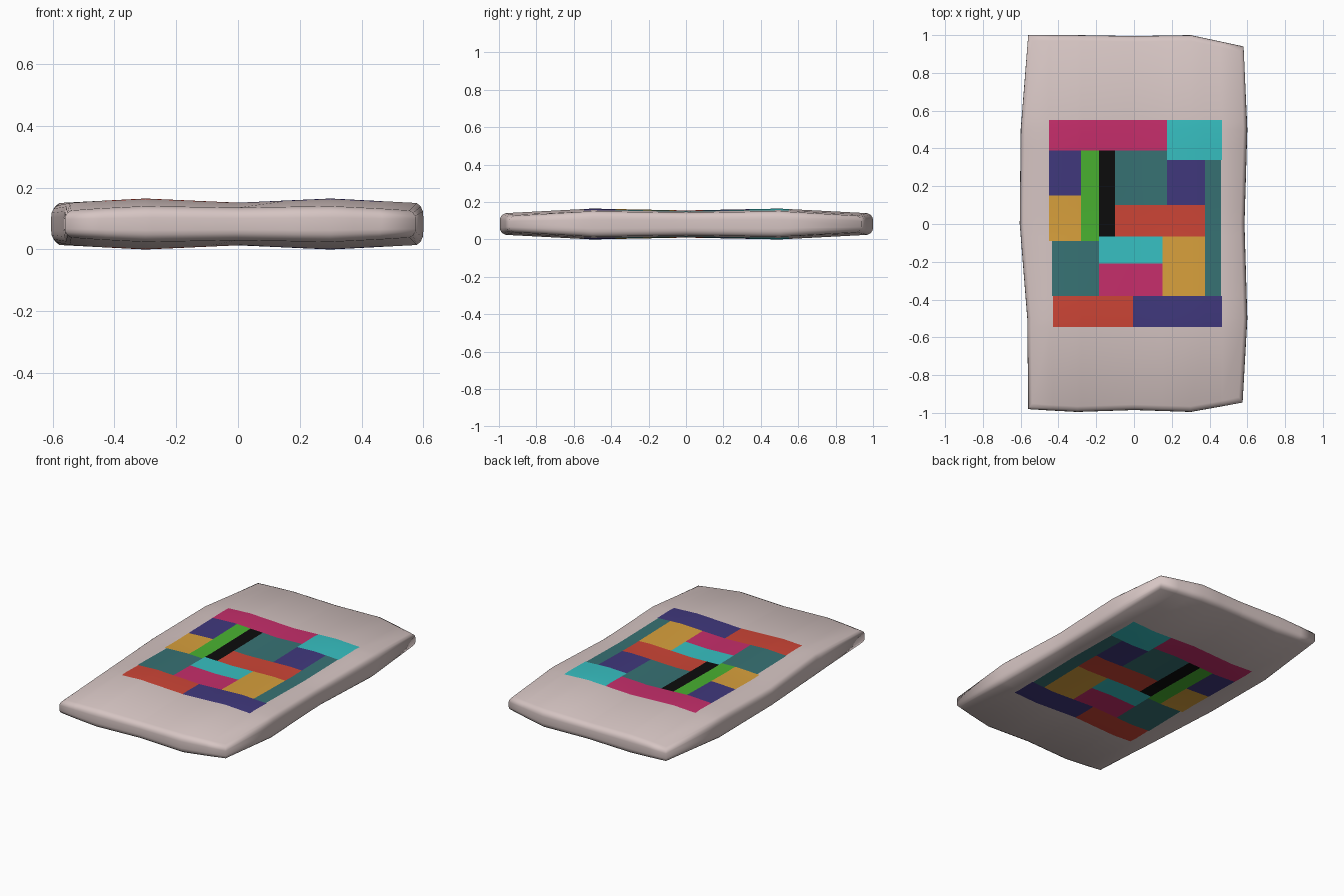
import bpy, bmesh

if "Cube" in bpy.data.objects:
    bpy.data.objects.remove(bpy.data.objects["Cube"])

# One flat colour per material (linear values from sRGB)
def lin(c):
    c /= 255
    return c / 12.92 if c <= 0.04045 else ((c + 0.055) / 1.055) ** 2.4

COLOURS = {
    "pale_pink": (214, 197, 195), "magenta": (198, 46, 107), "cyan": (55, 192, 194),
    "navy": (64, 56, 125), "green": (73, 178, 49), "black": (12, 12, 12),
    "teal": (55, 114, 116), "gold": (216, 160, 60), "red": (205, 69, 54)}
NAMES = list(COLOURS)

# Patchwork rectangles: colour, x0, x1, y0, y1
PATCHES = [
    ("magenta", -.45, .175, .39, .55), ("cyan", .175, .465, .34, .55),
    ("navy", -.45, -.28, .15, .39), ("green", -.28, -.185, -.09, .39),
    ("black", -.185, -.10, -.065, .39), ("teal", -.10, .175, .10, .39),
    ("navy", .175, .375, .10, .34), ("teal", .375, .46, -.38, .34),
    ("gold", -.45, -.28, -.09, .15), ("red", -.10, .375, -.065, .10),
    ("cyan", -.185, .15, -.21, -.065), ("teal", -.435, -.185, -.38, -.09),
    ("magenta", -.185, .15, -.38, -.21), ("gold", .15, .375, -.38, -.065),
    ("red", -.43, -.005, -.545, -.38), ("navy", -.005, .465, -.545, -.38)]

MID = 0.0825
UX, VY = .58, .97                      # grid extents before fitting the outline
KX = (-UX, -.3, 0, .3, UX)
KY = (-VY, -.5, 0, .5, VY)
LEFT = (-.56, -.565, -.605, -.60, -.56)
RIGHT = (.575, .60, .585, .60, .58)
FRONT = (-.98, -.995, -.985, -.995, -.945)
BACK = (1, 1, .995, 1, .94)
# half thickness: rows |y| = 0, .5, end; columns |x| = 0, .3, edge
HALF = ((.065, .0725, .060), (.069, .0825, .068), (.053, .058, .044))

def interp(t, ks, vs):
    for a, b, p, q in zip(ks, ks[1:], vs, vs[1:]):
        if t <= b:
            return p + (q - p) * (t - a) / (b - a)
    return vs[-1]

def half(u, v):
    rows = [interp(abs(u), (0, .3, UX), r) for r in HALF]
    return interp(abs(v), (0, .5, VY), rows)

def fit(t, flat, end, target):
    # keep the patchwork area undistorted, stretch the border to the outline
    if abs(t) <= flat:
        return t
    s = 1 if t > 0 else -1
    return s * flat + (target - s * flat) * (abs(t) - flat) / (end - flat)

def place(u, v, inset):
    ex = interp(v, KY, RIGHT if u > 0 else LEFT) * (1 - .035 * inset)
    ey = interp(u, KX, BACK if v > 0 else FRONT) * (1 - .03 * inset)
    return fit(u, .465, UX, ex), fit(v, .55, VY, ey)

us = sorted(set(KX) | {x for p in PATCHES for x in p[1:3]})
vs = sorted(set(KY) | {y for p in PATCHES for y in p[3:5]})
nu, nv = len(us), len(vs)
bm = bmesh.new()

def vert(i, j, inset, k):
    u, v = us[i], vs[j]
    x, y = place(u, v, inset)
    return bm.verts.new((x, y, MID + k * half(u, v)))

def colour_at(u, v):
    for name, x0, x1, y0, y1 in PATCHES:
        if x0 < u < x1 and y0 < v < y1:
            return NAMES.index(name)
    return 0

# Top and bottom sheets with the patchwork
sheets = {}
for side in (1, -1):
    g = {(i, j): vert(i, j, 1, side) for i in range(nu) for j in range(nv)}
    sheets[side] = g
    for i in range(nu - 1):
        for j in range(nv - 1):
            q = [g[i, j], g[i + 1, j], g[i + 1, j + 1], g[i, j + 1]]
            f = bm.faces.new(q[::side])
            f.material_index = colour_at((us[i] + us[i + 1]) / 2, (vs[j] + vs[j + 1]) / 2)

# Rounded rim joining the sheets
loop = ([(i, 0) for i in range(nu - 1)] + [(nu - 1, j) for j in range(nv - 1)]
        + [(i, nv - 1) for i in range(nu - 1, 0, -1)] + [(0, j) for j in range(nv - 1, 0, -1)])
rings = [[sheets[1][p] for p in loop]]
for inset, k in ((.4, .83), (.08, .6), (0, .35), (0, -.35), (.08, -.6), (.4, -.83)):
    rings.append([vert(i, j, inset, k) for i, j in loop])
rings.append([sheets[-1][p] for p in loop])
n = len(loop)
for a, b in zip(rings, rings[1:]):
    for m in range(n):
        bm.faces.new((a[m], b[m], b[(m + 1) % n], a[(m + 1) % n]))

bmesh.ops.recalc_face_normals(bm, faces=bm.faces)
for f in bm.faces:
    f.smooth = True
mesh = bpy.data.meshes.new("patchwork_pad")
bm.to_mesh(mesh)
bm.free()
for name, rgb in COLOURS.items():
    mat = bpy.data.materials.new(name)
    mat.diffuse_color = (*[lin(c) for c in rgb], 1)
    mat.use_nodes = True
    mat.node_tree.nodes["Principled BSDF"].inputs["Base Color"].default_value = mat.diffuse_color
    mesh.materials.append(mat)
pad = bpy.data.objects.new("patchwork_pad", mesh)
bpy.context.collection.objects.link(pad)
